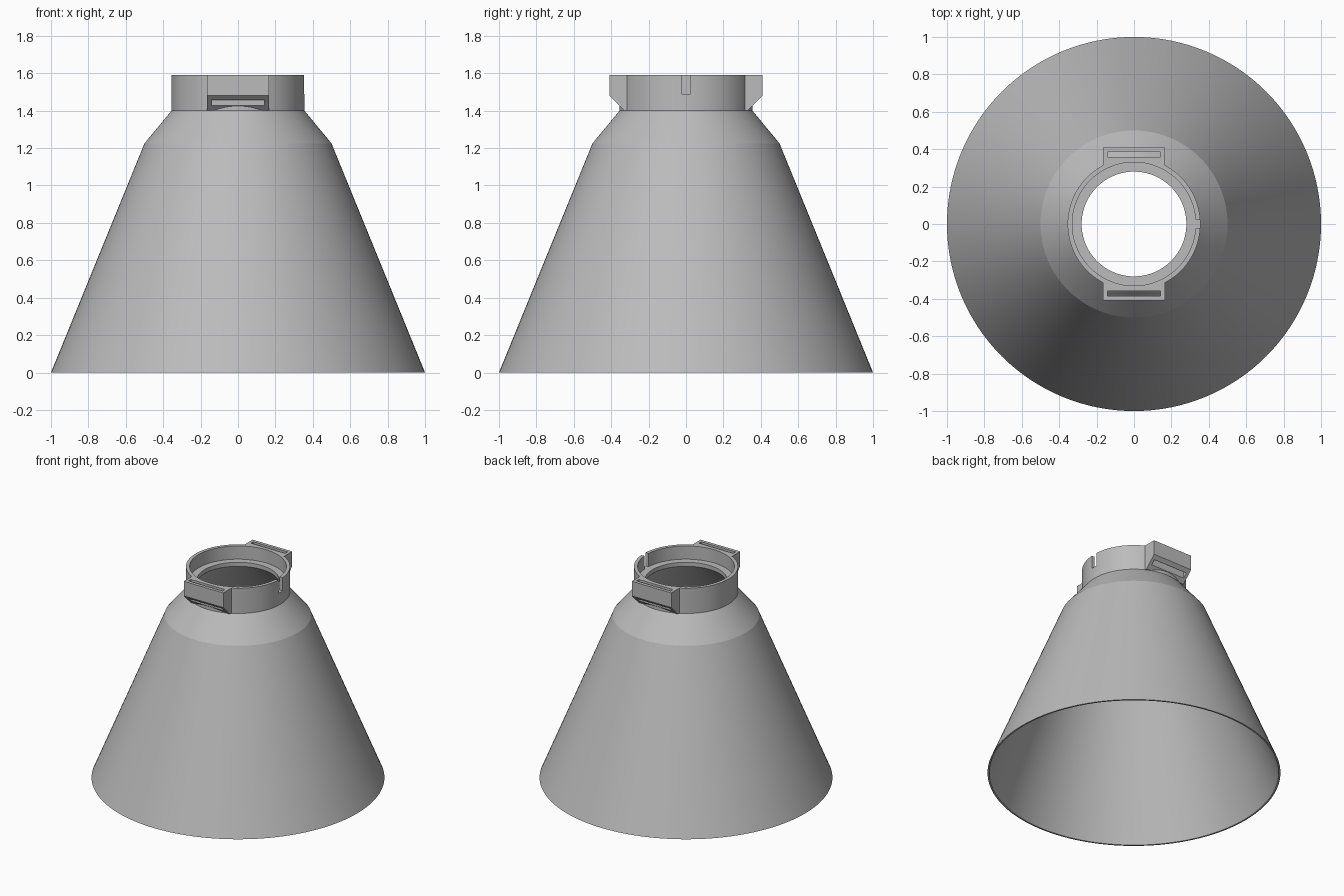
import bpy, bmesh, math
from mathutils import Matrix, Vector

cube = bpy.data.objects.get("Cube")
if cube:
    bpy.data.objects.remove(cube, do_unlink=True)

grey = bpy.data.materials.new("mid grey")
grey.use_nodes = True
colour = (0.5, 0.5, 0.5, 1)
grey.diffuse_color = colour
grey.node_tree.nodes["Principled BSDF"].inputs["Base Color"].default_value = colour


def make_object(name, bm):
    bmesh.ops.recalc_face_normals(bm, faces=bm.faces)
    mesh = bpy.data.meshes.new(name)
    bm.to_mesh(mesh)
    bm.free()
    mesh.materials.append(grey)
    obj = bpy.data.objects.new(name, mesh)
    bpy.context.collection.objects.link(obj)
    return obj


def lathe(name, profile, segments=128):
    """Revolve a closed (radius, height) outline about z."""
    bm = bmesh.new()
    rings = []
    for i in range(segments):
        a = math.tau * i / segments
        rings.append([bm.verts.new((r * math.cos(a), r * math.sin(a), z)) for r, z in profile])
    n = len(profile)
    for i, ring in enumerate(rings):
        nxt = rings[(i + 1) % segments]
        for j in range(n):
            k = (j + 1) % n
            bm.faces.new((ring[j], nxt[j], nxt[k], ring[k]))
    return make_object(name, bm)


def extrude_x(name, outline, half_width, side=1):
    """Extrude a (y, z) outline symmetrically along x."""
    bm = bmesh.new()
    face = bm.faces.new([bm.verts.new((-half_width, side * y, z)) for y, z in outline])
    out = bmesh.ops.extrude_face_region(bm, geom=[face])
    moved = [v for v in out["geom"] if isinstance(v, bmesh.types.BMVert)]
    bmesh.ops.translate(bm, verts=moved, vec=Vector((2 * half_width, 0, 0)))
    return make_object(name, bm)


def box(name, centre, size):
    bm = bmesh.new()
    bmesh.ops.create_cube(bm, size=1, matrix=Matrix.Translation(centre) @ Matrix.Diagonal((*size, 1)))
    return make_object(name, bm)


def combine(target, tool, operation):
    mod = target.modifiers.new(operation.lower(), "BOOLEAN")
    mod.operation = operation
    mod.solver = "EXACT"
    mod.object = tool
    bpy.context.view_layer.objects.active = target
    bpy.ops.object.modifier_apply(modifier=mod.name)
    bpy.data.objects.remove(tool, do_unlink=True)


# Thin flared shell with a stepped collar on top
shade = lathe("flared_shade", [
    (1.0, 0), (0.5, 1.225), (0.355, 1.4), (0.355, 1.59), (0.33, 1.59),
    (0.33, 1.49), (0.28, 1.49), (0.28, 1.46), (0.487, 1.22), (0.988, 0)])

# Strap lugs front and back, chamfered underneath and slotted through
for side in (-1, 1):
    lug = extrude_x("strap_lug", [(0.27, 1.4), (0.33, 1.4), (0.41, 1.48), (0.41, 1.59), (0.27, 1.59)],
                    0.165, side)
    bore = lathe("lug_bore", [(0.342, 1.3), (0.342, 1.7), (0.1, 1.7), (0.1, 1.3)])
    combine(lug, bore, "DIFFERENCE")
    combine(shade, lug, "UNION")
    slot = box("strap_slot", (0, side * 0.372, 1.56), (0.285, 0.028, 0.3))
    combine(shade, slot, "DIFFERENCE")

# Key notch in the left wall of the collar
combine(shade, box("key_notch", (0.36, 0, 1.59), (0.1, 0.05, 0.2)), "DIFFERENCE")

bpy.ops.object.select_all(action="DESELECT")
shade.select_set(True)
bpy.context.view_layer.objects.active = shade
bpy.ops.object.shade_smooth_by_angle(angle=math.radians(12))
